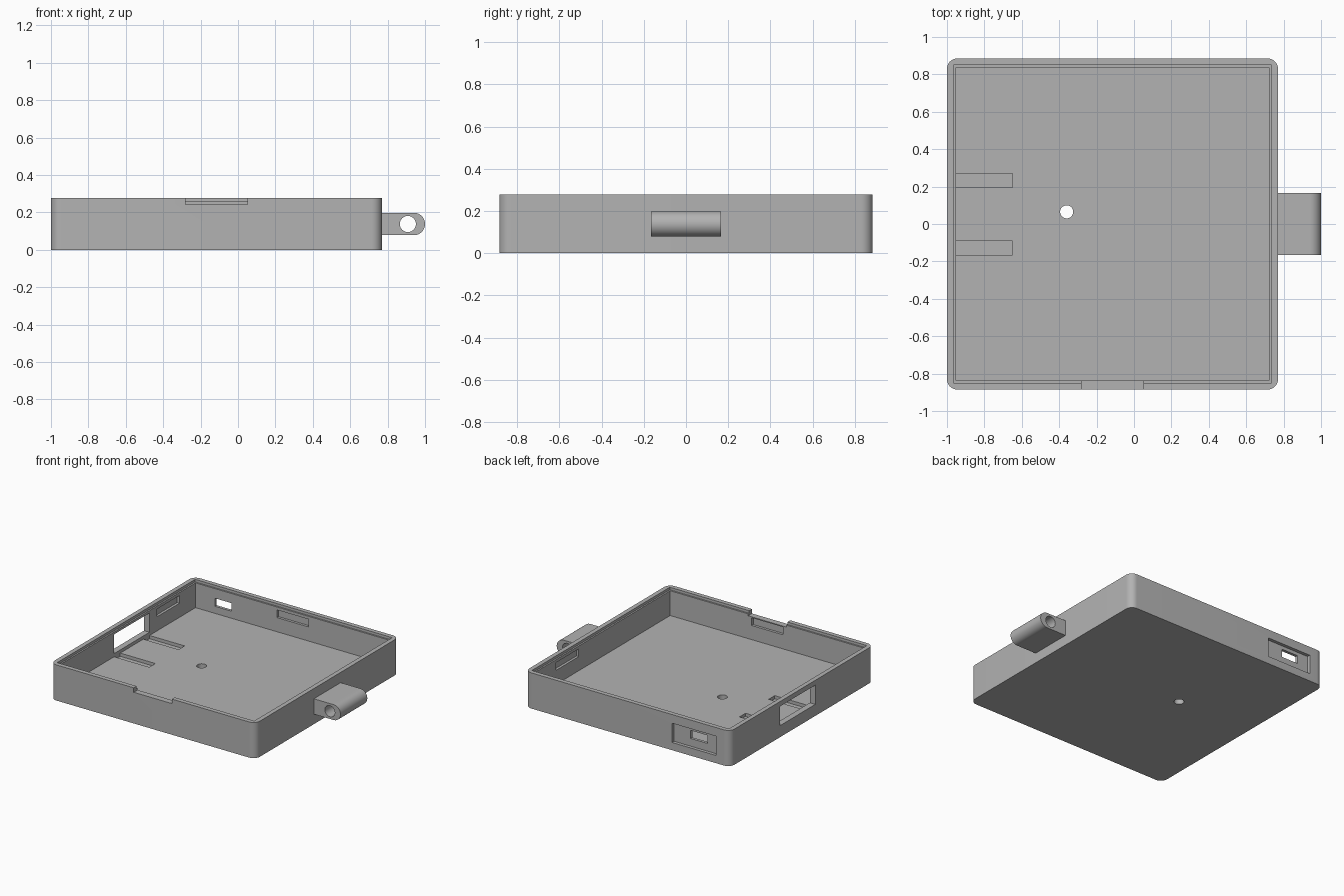
import bpy, bmesh, math
from mathutils import Vector, Matrix

old = bpy.data.objects.get("Cube")
if old:
    bpy.data.objects.remove(old, do_unlink=True)

grey = bpy.data.materials.new("plain_grey")
grey.use_nodes = True
colour = (0.45, 0.45, 0.45, 1)
grey.diffuse_color = colour
grey.node_tree.nodes["Principled BSDF"].inputs["Base Color"].default_value = colour

X0, X1, Y, TOP = -1.0, 0.77, 0.885, 0.278     # case outline
LIP, WALL, FLOOR, STEP = 0.035, 0.047, 0.065, 0.258
MID = (X0 + X1) / 2


def to_object(name, bm):
    mesh = bpy.data.meshes.new(name)
    bm.to_mesh(mesh)
    bm.free()
    mesh.materials.append(grey)
    ob = bpy.data.objects.new(name, mesh)
    bpy.context.collection.objects.link(ob)
    return ob


def block(name, x0, x1, y0, y1, z0, z1, corner=0):
    """Box between limits, with optional rounded upright edges."""
    bm = bmesh.new()
    bmesh.ops.create_cube(bm, size=1)
    size = Vector((x1 - x0, y1 - y0, z1 - z0))
    centre = Vector((x0 + x1, y0 + y1, z0 + z1)) / 2
    for v in bm.verts:
        v.co = v.co * size + centre
    if corner:
        upright = [e for e in bm.edges
                   if abs(e.verts[0].co.z - e.verts[1].co.z) > 0.01]
        bmesh.ops.bevel(bm, geom=upright, offset=corner, segments=10,
                        profile=0.5, affect='EDGES')
    return to_object(name, bm)


def rod(name, centre, radius, length, axis='Z'):
    bm = bmesh.new()
    turn = Matrix.Rotation(math.pi / 2, 4, 'X') if axis == 'Y' else Matrix()
    bmesh.ops.create_cone(bm, cap_ends=True, segments=48, radius1=radius,
                          radius2=radius, depth=length,
                          matrix=Matrix.Translation(centre) @ turn)
    return to_object(name, bm)


def carve(ob, cutters):
    """Subtract every cutter, bake the result and discard the cutters."""
    for c in cutters:
        c.hide_render = True
        m = ob.modifiers.new(c.name, 'BOOLEAN')
        m.operation, m.solver, m.object = 'DIFFERENCE', 'EXACT', c
    graph = bpy.context.evaluated_depsgraph_get()
    baked = bpy.data.meshes.new_from_object(ob.evaluated_get(graph))
    ob.modifiers.clear()
    ob.data = baked
    for c in cutters:
        bpy.data.objects.remove(c, do_unlink=True)
    bpy.ops.object.select_all(action='DESELECT')
    ob.select_set(True)
    bpy.context.view_layer.objects.active = ob
    bpy.ops.object.shade_smooth_by_angle(angle=math.radians(30))


# Open tray: cavity, stepped lip, front notch
case = block("case", X0, X1, -Y, Y, 0, TOP, corner=0.055)
inner_l, inner_r, inner_y = X0 + WALL, X1 - WALL, Y - WALL
cuts = [
    block("cavity", inner_l, inner_r, -inner_y, inner_y, FLOOR, 0.4),
    block("lip_step", X0 + LIP, X1 - LIP, -Y + LIP, Y - LIP, STEP, 0.42),
    block("front_notch", -0.28, 0.05, -1, -0.8, 0.243, 0.44),
    rod("floor_hole", (-0.36, 0.065, 0), 0.035, 0.3),
    # Window in the right-hand wall
    block("side_window", -1.1, -0.9, -0.165, 0.27, 0.09, 0.24),
    # Switch recess and slot through the back wall
    block("switch_recess", -0.88, -0.5, Y - 0.025, 1, 0.06, 0.21),
    block("switch_slot", -0.786, -0.643, 0.8, 1.1, 0.12, 0.183),
]

# Grooves in the floor
for y in (-0.165, 0.195):
    cuts.append(block("floor_groove", inner_l, -0.65, y, y + 0.075, FLOOR - 0.025, 0.08))

# Shallow clip pockets inside the walls
PZ, DEPTH = (0.175, 0.235), 0.02
for s in (-1, 1):
    ya, yb = sorted((s * (inner_y - 0.02), s * (inner_y + DEPTH)))
    cuts.append(block("clip_pocket", MID - 0.135, MID + 0.135, ya, yb, *PZ))
cuts.append(block("clip_pocket", inner_l - DEPTH, inner_l + 0.02, 0.36, 0.64, *PZ))
cuts.append(block("clip_pocket", inner_r - 0.02, inner_r + DEPTH, 0.29, 0.57, *PZ))
carve(case, cuts)

# Keyring lug: rounded-end profile extruded along y
R, ZC, HALF = 0.06, 0.138, 0.165
outline = [(X1 - 0.02, ZC - R)]
for i in range(25):
    a = -math.pi / 2 + math.pi * i / 24
    outline.append((1 - R + R * math.cos(a), ZC + R * math.sin(a)))
outline.append((X1 - 0.02, ZC + R))
bm = bmesh.new()
face = bm.faces.new([bm.verts.new((x, -HALF, z)) for x, z in outline])
side = bmesh.ops.extrude_face_region(bm, geom=[face])["geom"]
bmesh.ops.translate(bm, vec=(0, 2 * HALF, 0),
                    verts=[g for g in side if isinstance(g, bmesh.types.BMVert)])
bmesh.ops.recalc_face_normals(bm, faces=bm.faces)
lug = to_object("keyring_lug", bm)
carve(lug, [rod("lug_hole", (0.908, 0, ZC), 0.043, 0.6, 'Y')])
